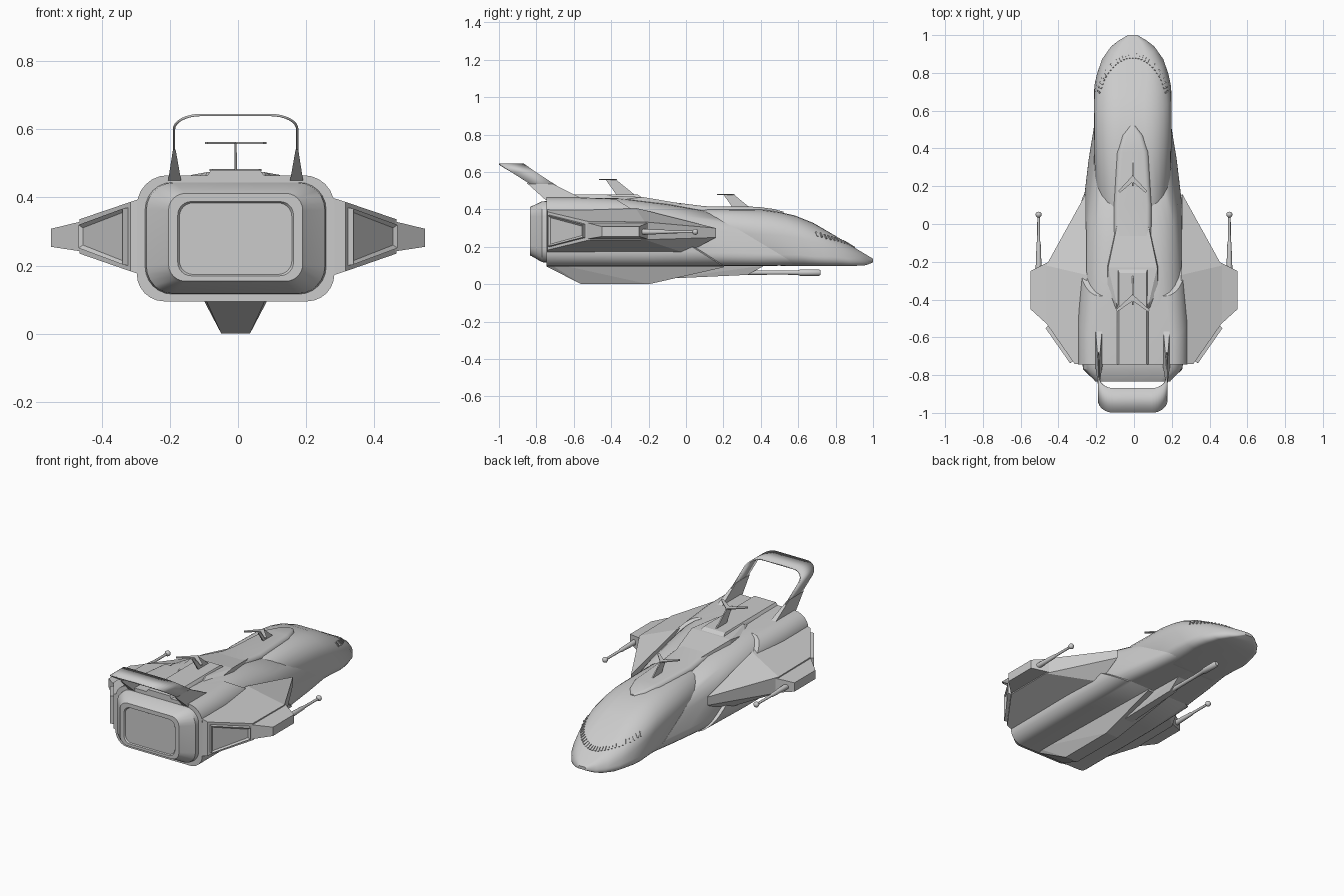
import bpy, bmesh, math
from mathutils import Vector, Matrix

if "Cube" in bpy.data.objects:
    bpy.data.objects.remove(bpy.data.objects["Cube"])

C = -0.007  # centre line of the fuselage parts


def finish(bm, name, smooth=True, angle=32):
    bmesh.ops.recalc_face_normals(bm, faces=bm.faces)
    me = bpy.data.meshes.new(name)
    bm.to_mesh(me)
    bm.free()
    ob = bpy.data.objects.new(name, me)
    bpy.context.collection.objects.link(ob)
    if smooth:
        bpy.ops.object.select_all(action='DESELECT')
        ob.select_set(True)
        bpy.context.view_layer.objects.active = ob
        bpy.ops.object.shade_smooth_by_angle(angle=math.radians(angle))
    return ob


def section(yt, yb, w, z0, z1, rt, rb, n=7):
    """Rounded rectangle in x/z, sheared so top sits at yt and bottom at yb."""
    h = z1 - z0
    rt, rb = min(rt, h * .55, w * .95), min(rb, h * .4, w * .95)
    pts = []
    for sx, sz, r, a0 in ((1, 1, rt, 0), (-1, 1, rt, 90), (-1, 0, rb, 180), (1, 0, rb, 270)):
        cx, cz = sx * (w - r), (z1 - r if sz else z0 + r)
        for i in range(n):
            a = math.radians(a0 + 90 * i / (n - 1))
            z = cz + r * math.sin(a)
            pts.append((C + cx + r * math.cos(a), yb + (yt - yb) * (z - z0) / h, z))
    return pts


def loft(name, stations):
    bm = bmesh.new()
    rings = [[bm.verts.new(p) for p in section(*s)] for s in stations]
    k = len(rings[0])
    for a, b in zip(rings, rings[1:]):
        for i in range(k):
            bm.faces.new((a[i], a[(i + 1) % k], b[(i + 1) % k], b[i]))
    bm.faces.new(rings[0])
    bm.faces.new(rings[-1])
    return finish(bm, name)


def wedge(name, pts, both=False, cx=0.0, inset_dir=None):
    """Convex flat-sided part; both=True keeps x and -x copies of every point."""
    bm = bmesh.new()
    if both:
        pts = [(s * x, y, z) for x, y, z in pts for s in (1, -1)]
    vs = [bm.verts.new((x + cx, y, z)) for x, y, z in pts]
    res = bmesh.ops.convex_hull(bm, input=vs)
    bmesh.ops.delete(bm, geom=[g for g in res['geom_interior'] if isinstance(g, bmesh.types.BMVert)],
                     context='VERTS')
    bmesh.ops.dissolve_limit(bm, angle_limit=math.radians(4), verts=bm.verts, edges=bm.edges)
    if inset_dir:
        bm.normal_update()
        f = max(bm.faces, key=lambda f: f.normal.dot(Vector(inset_dir)))
        bmesh.ops.inset_individual(bm, faces=[f], thickness=.022, depth=0)
        bmesh.ops.inset_individual(bm, faces=[f], thickness=.004, depth=.018)
        bmesh.ops.inset_individual(bm, faces=[f], thickness=.014, depth=-.008)
    return finish(bm, name, smooth=False)


def turned(name, x, z, prof, n=14):
    """Round barrel along y from (y, radius) pairs."""
    bm = bmesh.new()
    rings = [[bm.verts.new((x + r * math.cos(i * math.tau / n), y, z + r * math.sin(i * math.tau / n)))
              for i in range(n)] for y, r in prof]
    for a, b in zip(rings, rings[1:]):
        for i in range(n):
            bm.faces.new((a[i], a[(i + 1) % n], b[(i + 1) % n], b[i]))
    bm.faces.new(rings[0])
    bm.faces.new(rings[-1])
    return finish(bm, name)


# Fuselage modules, each with slanted ends: yt, yb, half width, z0, z1, top radius, bottom radius
loft("rear_hull", [(-.745, -.745, .29, .095, .465, .09, .08), (-.6, -.15, .29, .095, .465, .09, .08),
                   (-.38, .2, .278, .095, .458, .1, .08), (-.37, .21, .262, .1, .45, .1, .08)])
loft("mid_hull", [(-.6, -.1, .255, .1, .455, .13, .07), (-.37, .2, .262, .098, .462, .13, .07),
                  (-.1, .42, .236, .098, .428, .13, .07), (.12, .6, .205, .1, .39, .13, .06)])
nose = loft("front_hull", [(.05, .48, .19, .1, .39, .13, .06), (.11, .52, .203, .098, .402, .13, .06),
                           (.4, .65, .206, .098, .4, .14, .06), (.5, .72, .206, .098, .386, .14, .05),
                           (.58, .77, .202, .098, .368, .14, .05), (.68, .82, .19, .098, .328, .13, .05),
                           (.8, .89, .163, .098, .258, .1, .04), (.9, .95, .118, .1, .196, .07, .035),
                           (.96, .975, .075, .106, .16, .03, .02), (1, 1, .025, .118, .136, .01, .006)])
loft("engine_block", [(-.73, -.73, .268, .115, .445, .08, .08), (-.77, -.77, .262, .118, .443, .08, .08),
                      (-.825, -.825, .205, .15, .417, .055, .055), (-.835, -.835, .197, .154, .412, .05, .05),
                      (-.835, -.835, .17, .17, .388, .04, .04), (-.828, -.828, .165, .174, .384, .04, .04)])

# Dorsal spine and raised rear panel
loft("front_spine", [(-.2, -.2, .1, .38, .455, .03, .01), (.1, .1, .1, .37, .417, .03, .01),
                     (.38, .38, .085, .36, .414, .03, .01), (.47, .47, .055, .36, .402, .03, .01),
                     (.52, .52, .015, .36, .388, .02, .01)])
wedge("dorsal_panel", [(.09, -.745, .455), (.072, -.745, .48), (.09, -.2, .44), (.072, -.26, .48)], True, C)
wedge("dorsal_shoulder", [(.09, -.46, .455), (.085, -.42, .474), (.135, -.36, .45), (.13, -.23, .466),
                          (.06, .1, .41), (.06, .1, .38), (.135, -.22, .43)], True, C)

# Grille teeth around the nose
bpy.context.view_layer.update()
bm = bmesh.new()
for i in range(-14, 15):
    a = math.radians(i * 5)
    x, y = C + .19 * math.sin(a), .6 + .29 * math.cos(a)
    hit, loc, nrm, _ = nose.ray_cast(Vector((x, y, 1)), Vector((0, 0, -1)))
    if hit:
        d = Vector((math.sin(a), math.cos(a) * 1.3, 0))
        d = (d - nrm * d.dot(nrm)).normalized()
        s = nrm.cross(d)
        rot = Matrix((s, d, nrm)).transposed().to_4x4()
        bmesh.ops.create_cube(bm, size=1, matrix=Matrix.Translation(loc) @ rot
                              @ Matrix.Diagonal((.008, .03, .01, 1)))
finish(bm, "grille_teeth", smooth=False)

# Belly keel and its long gun
wedge("keel", [(.105, -.745, .12), (.085, -.745, .095), (.042, -.56, 0), (.042, -.2, 0),
               (.07, .2, .09), (.08, .22, .12)], True, C)
wedge("gun_mount", [(.03, -.1, .03), (.045, -.1, .1), (.018, .33, .05), (.03, .42, .1)], True, C)
turned("belly_gun", C, .062, [(.1, .014), (.52, .011), (.6, .013), (.61, .018), (.71, .018), (.72, .012)])

# Side wings, outer pods and guns
for s, side in ((1, "right"), (-1, "left")):
    flip = lambda pts: [(s * x, y, z) for x, y, z in pts]
    wedge(side + "_wing", flip([(.25, -.745, .162), (.25, -.745, .408), (.315, -.74, .183), (.315, -.74, .387),
                                (.465, -.525, .235), (.465, -.525, .336), (.465, -.22, .238), (.465, -.22, .333),
                                (.25, -.27, .408), (.255, .16, .25), (.255, .16, .3), (.25, .0, .165)]),
          inset_dir=(s * .8, -.6, 0))
    wedge(side + "_pod", flip([(.45, -.54, .24), (.45, -.54, .332), (.549, -.45, .255), (.549, -.45, .308),
                               (.549, -.25, .255), (.549, -.25, .308), (.45, -.2, .24), (.45, -.2, .33)]))
    turned(side + "_gun", s * .505, .28,
           [(-.3, .018), (-.24, .016), (-.1, .011), (-.09, .008), (.035, .007)]
           + [(.05 - .015 * math.cos(t * math.pi / 8), .0155 * math.sin(t * math.pi / 8) + .001)
              for t in range(2, 9)])
    # Tapered foot of the tail hoop
    wedge(side + "_hoop_foot", [(C + s * x, y, z) for x, y, z in
                                [(.16, -.75, .45), (.198, -.75, .45), (.16, -.54, .45), (.198, -.54, .45),
                                 (.176, -.85, .54), (.184, -.85, .54), (.176, -.72, .54), (.184, -.72, .54)]])

# Swept tail hoop: a thin rounded band
path = [(.181, .5), (.181, .6)]
path += [(.101 + .08 * math.cos(t * math.pi / 16), .6 + .042 * math.sin(t * math.pi / 16)) for t in range(1, 9)]
path += [(-x, z) for x, z in reversed(path)]
bm = bmesh.new()
rows = []
for x, z in path:
    yt = -.745 - (z - .478) * 1.55
    rows.append((bm.verts.new((C + x, yt, z)), bm.verts.new((C + x, yt + .13, z))))
for a, b in zip(rows, rows[1:]):
    bm.faces.new((a[0], a[1], b[1], b[0]))
hoop = finish(bm, "tail_hoop")
m = hoop.modifiers.new("thickness", 'SOLIDIFY')
m.thickness, m.offset = .007, 0

# Two swept antennas with chevron heads
for name, y, z, w in (("rear", -.37, .56, .09), ("front", .26, .48, .076)):
    b = z - .085
    wedge(name + "_antenna_stem", [(.004, y, b), (.004, y + .1, b), (.003, y - .06, z), (.003, y - .005, z)], True, C)
    for s in (1, -1):
        wedge(name + "_antenna_arm", [(C + s * px, y + py, z + pz) for px, py in
                                      ((-.003, 0), (-.003, -.035), (w, -.085), (w - .008, -.095))
                                      for pz in (-.003, .003)])
